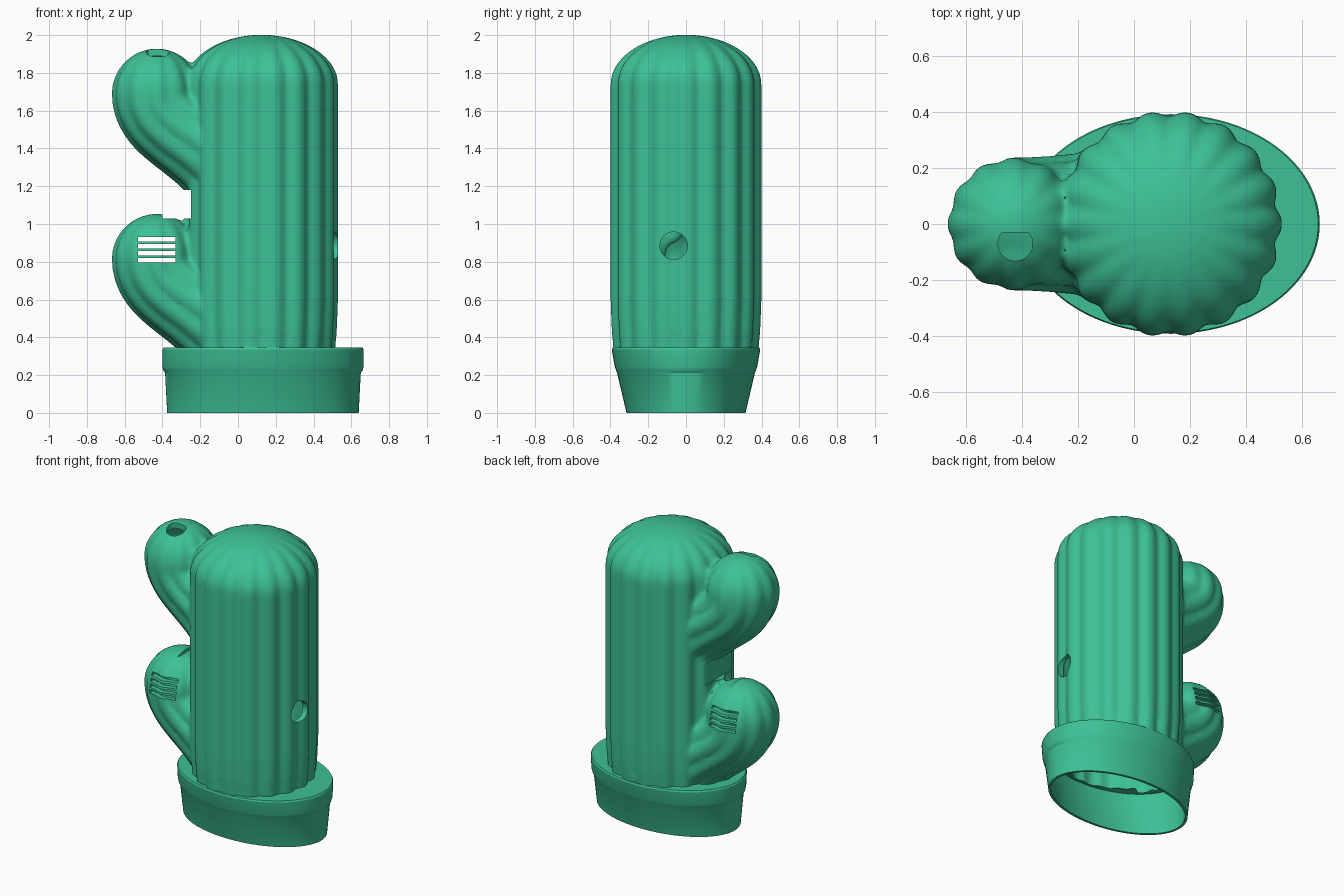
import bpy, bmesh, math
from mathutils import Vector, geometry

cube = bpy.data.objects.get("Cube")
if cube:
    bpy.data.objects.remove(cube, do_unlink=True)

green = bpy.data.materials.new("cactus_green")
green.use_nodes = True
colour = (0.047, 0.53, 0.31, 1)
green.diffuse_color = colour
green.node_tree.nodes["Principled BSDF"].inputs["Base Color"].default_value = colour

BODY_X = 0.125
WALL = 0.035


def make_object(name, bm, material=True):
    bmesh.ops.recalc_face_normals(bm, faces=bm.faces)
    mesh = bpy.data.meshes.new(name)
    bm.to_mesh(mesh)
    bm.free()
    obj = bpy.data.objects.new(name, mesh)
    bpy.context.collection.objects.link(obj)
    if material:
        mesh.materials.append(green)
    return obj


def finish(obj, angle=40):
    bpy.ops.object.select_all(action='DESELECT')
    obj.select_set(True)
    bpy.context.view_layer.objects.active = obj
    bpy.ops.object.convert(target='MESH')
    bpy.ops.object.shade_smooth_by_angle(angle=math.radians(angle))


def bridge(bm, rings, closed=False):
    n = len(rings[0])
    pairs = list(zip(rings, rings[1:]))
    if closed:
        pairs.append((rings[-1], rings[0]))
    for a, b in pairs:
        for i in range(n):
            j = (i + 1) % n
            bm.faces.new((a[i], a[j], b[j], b[i]))


def ribbed_sweep(bm, stations, ribs, depth):
    """Skin ribbed rings; each station is centre, direction, radius."""
    steps = ribs * 10
    rings = []
    for centre, direction, radius in stations:
        v = Vector((0, 1, 0))
        u = v.cross(direction).normalized()
        ring = []
        for i in range(steps):
            a = math.tau * i / steps
            r = radius * (1 - depth * (1 - abs(math.cos(ribs * a / 2))))
            ring.append(bm.verts.new(centre + (u * math.cos(a) + v * math.sin(a)) * r))
        rings.append(ring)
    bridge(bm, rings)
    bm.faces.new(rings[0])
    bm.faces.new(rings[-1])


def dome(centre, radius, height, steps=14):
    up = Vector((0, 0, 1))
    angles = [math.pi / 2 * i / steps for i in range(1, steps)] + [1.55]
    return [(centre + up * height * math.sin(a), up, radius * math.cos(a)) for a in angles]


def cactus_solid(name, inset, base, voxel):
    """Trunk and two arms merged into one smooth solid."""
    bm = bmesh.new()
    up = Vector((0, 0, 1))
    profile = [(base, 0.39), (0.35, 0.392), (0.45, 0.40), (0.6, 0.406), (1.74, 0.406)]
    trunk = [(Vector((BODY_X, 0, z)), up, r - inset) for z, r in profile]
    trunk += dome(trunk[-1][0], 0.406 - inset, 0.262 - inset)
    ribbed_sweep(bm, trunk, 18, 0.065)
    for drop in (0, 0.875):
        points = [Vector((x, 0, z - drop)) for x, z in
                  ((0.0, 1.28), (-0.2, 1.48), (-0.43, 1.53), (-0.43, 1.69))]
        path = geometry.interpolate_bezier(*points, 24)
        arm = []
        for i, p in enumerate(path):
            direction = path[min(i + 1, 23)] - path[max(i - 1, 0)]
            flare = 0.05 * (1 - i / 23) ** 3
            arm.append((p, direction, 0.239 + flare - inset))
        arm[-1] = (path[-1], up, 0.239 - inset)
        arm += dome(path[-1], 0.239 - inset, 0.239 - inset)
        ribbed_sweep(bm, arm, 12, 0.07)
    obj = make_object(name, bm)
    remesh = obj.modifiers.new("merge", 'REMESH')
    remesh.mode = 'VOXEL'
    remesh.voxel_size = voxel
    smooth = obj.modifiers.new("blend", 'SMOOTH')
    smooth.factor = 0.5
    smooth.iterations = 9
    finish(obj)
    return obj


def box(bm, low, high):
    made = bmesh.ops.create_cube(bm, size=1)["verts"]
    for v in made:
        v.co = Vector([(l + h) / 2 + c * (h - l) for l, h, c in zip(low, high, v.co)])


# Hollow cactus
cactus = cactus_solid("cactus_body", 0, 0.31, 0.013)
cavity = cactus_solid("cavity_cutter", WALL, 0.2, 0.018)

# Vent slots and the flat notch between the arms
bm = bmesh.new()
for z in (0.795, 0.833, 0.87, 0.907):
    box(bm, (-0.53, -0.4, z), (-0.33, 0.4, z + 0.024))
box(bm, (-0.4, -0.16, 1.03), (-0.25, 0.16, 1.18))
slots = make_object("slot_cutter", bm, False)

# Round cable hole in the trunk, and a socket in the upper arm
bm = bmesh.new()
hole = bmesh.ops.create_cone(bm, cap_ends=True, segments=40, radius1=0.073, radius2=0.073, depth=0.2)
for v in hole["verts"]:
    v.co = Vector((0.5 + v.co.z, -0.065 + v.co.x, 0.885 + v.co.y))
socket = bmesh.ops.create_cone(bm, cap_ends=True, segments=40, radius1=0.062, radius2=0.062, depth=0.2)
for v in socket["verts"]:
    v.co = Vector((-0.425 + v.co.x, min(v.co.y - 0.07, -0.03), 1.91 + v.co.z))
holes = make_object("hole_cutter", bm, False)

for cutter in (cavity, slots, holes):
    cutter.hide_render = True
    cut = cactus.modifiers.new("cut", 'BOOLEAN')
    cut.operation = 'DIFFERENCE'
    cut.solver = 'MANIFOLD'
    cut.object = cutter
finish(cactus)
for cutter in (cavity, slots, holes):
    bpy.data.objects.remove(cutter, do_unlink=True)

# Oval pot with a rim, open underneath
pot_profile = [(0.507, 0.315, 0), (0.518, 0.365, 0.212), (0.528, 0.371, 0.226),
               (0.533, 0.377, 0.245), (0.533, 0.393, 0.335), (0.527, 0.389, 0.345),
               (0.365, 0.365, 0.345), (0.365, 0.365, 0.31), (0.505, 0.368, 0.31),
               (0.495, 0.35, 0.21), (0.49, 0.298, 0)]
bm = bmesh.new()
rings = []
for rx, ry, z in pot_profile:
    angles = [math.tau * i / 96 for i in range(96)]
    rings.append([bm.verts.new((0.132 + rx * math.cos(a), ry * math.sin(a), z)) for a in angles])
bridge(bm, rings, closed=True)
finish(make_object("oval_pot", bm), 30)
